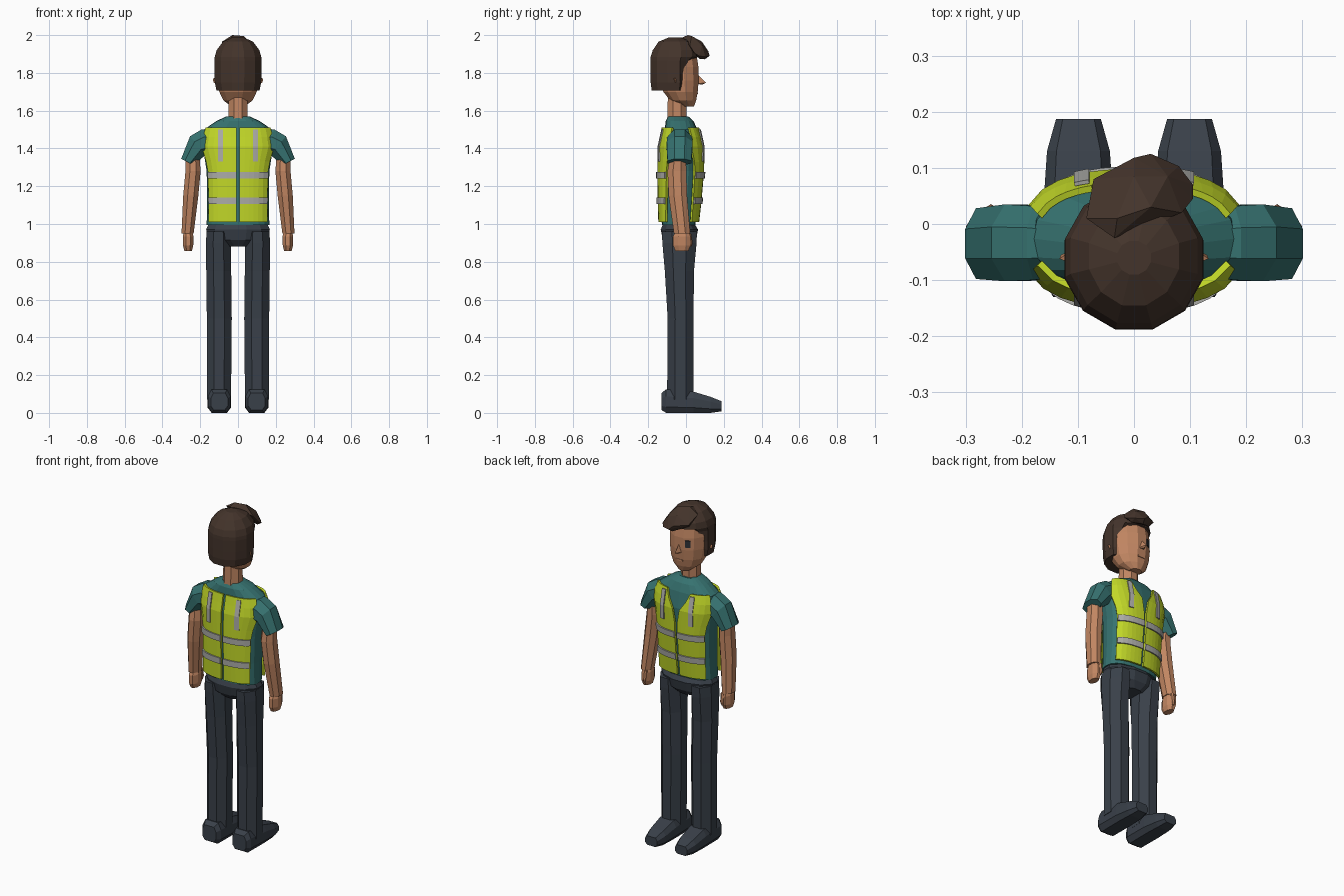
import bpy, bmesh, math
from mathutils import Vector

if "Cube" in bpy.data.objects:
    bpy.data.objects.remove(bpy.data.objects["Cube"])


def material(name, rgb):
    lin = [((c / 255 + 0.055) / 1.055) ** 2.4 for c in rgb]
    m = bpy.data.materials.new(name)
    m.diffuse_color = (*lin, 1)
    m.use_nodes = True
    m.node_tree.nodes["Principled BSDF"].inputs["Base Color"].default_value = m.diffuse_color
    return m


SKIN = material("skin", (193, 134, 98))
HAIR = material("dark_brown", (68, 52, 43))
SHIRT = material("teal", (54, 114, 112))
VEST = material("safety_yellow", (194, 216, 40))
GREY = material("reflective_grey", (172, 172, 168))
DARK = material("charcoal", (57, 64, 73))
EYE = material("eye_dark", (45, 48, 54))


def finish(name, bm, mat):
    bmesh.ops.recalc_face_normals(bm, faces=bm.faces[:])
    me = bpy.data.meshes.new(name)
    bm.to_mesh(me)
    bm.free()
    me.materials.append(mat)
    ob = bpy.data.objects.new(name, me)
    bpy.context.collection.objects.link(ob)
    return ob


def loft(name, rings, mat):
    """Skin closed rings of equal size and cap both ends."""
    bm = bmesh.new()
    vs = [[bm.verts.new(p) for p in r] for r in rings]
    for a, b in zip(vs, vs[1:]):
        for i in range(len(a)):
            j = (i + 1) % len(a)
            bm.faces.new((a[i], a[j], b[j], b[i]))
    bm.faces.new(vs[0])
    bm.faces.new(vs[-1])
    return finish(name, bm, mat)


def hull(name, pts, mat):
    bm = bmesh.new()
    for p in pts:
        bm.verts.new(p)
    bmesh.ops.convex_hull(bm, input=bm.verts[:])
    return finish(name, bm, mat)


def ring(cx, z, rx, y0, y1, n=8, tilt=0, s=1):
    """Flat-sided ring spanning cx +- rx and y0..y1, optionally tilted about y."""
    k, t = 1 / math.cos(math.pi / n), math.radians(tilt)
    out = []
    for i in range(n):
        a = 2 * math.pi * (i + 0.5) / n
        u = rx * k * math.cos(a)
        out.append((s * (cx + u * math.cos(t)),
                    (y0 + y1) / 2 + (y1 - y0) / 2 * k * math.sin(a),
                    z + u * math.sin(t)))
    return out


def lerp(table, z):
    """Interpolate rows of (z, values...)."""
    if z <= table[0][0]:
        return table[0][1:]
    for a, b in zip(table, table[1:]):
        if z <= b[0]:
            t = (z - a[0]) / (b[0] - a[0])
            return [p + (q - p) * t for p, q in zip(a[1:], b[1:])]
    return table[-1][1:]


# Torso: height, half width, back y, front y
TORSO = [(0.995, .166, -.128, .050), (1.12, .163, -.132, .064), (1.28, .166, -.134, .078),
         (1.41, .186, -.132, .080), (1.50, .180, -.112, .060), (1.545, .115, -.108, .040),
         (1.57, .060, -.095, .012)]
P = 2.5


def torso_ring(z, n=20):
    w, b, f = lerp(TORSO, z)
    pts = []
    for i in range(n):
        c, s = math.cos(2 * math.pi * i / n), math.sin(2 * math.pi * i / n)
        pts.append((w * math.copysign(abs(c) ** (2 / P), c),
                    (f + b) / 2 + (f - b) / 2 * math.copysign(abs(s) ** (2 / P), s), z))
    return pts


loft("shirt", [torso_ring(r[0]) for r in TORSO], SHIRT)


def patch(name, side, front, rows, offset, thick, mat, n=6):
    """Sheet that follows the torso; rows are (z, inner x, outer x)."""
    bm = bmesh.new()
    grid = []
    for z, xi, xo in rows:
        w, b, f = lerp(TORSO, z)
        w, h = w + offset, (f - b) / 2 + offset
        line = []
        for i in range(n + 1):
            x = xi + (xo - xi) * i / n
            d = h * max(0, 1 - (x / w) ** P) ** (1 / P)
            line.append(bm.verts.new((side * x, (f + b) / 2 + (d if front else -d), z)))
        grid.append(line)
    for a, b in zip(grid, grid[1:]):
        for i in range(n):
            bm.faces.new((a[i], a[i + 1], b[i + 1], b[i]))
    ob = finish(name, bm, mat)
    mod = ob.modifiers.new("thickness", 'SOLIDIFY')
    mod.thickness, mod.offset = thick, 0


# Vest panels with reflective bands and shoulder straps
OUTER = [(1.01, .152), (1.12, .152), (1.28, .156), (1.33, .165), (1.41, .188), (1.46, .180), (1.51, .168)]
V_NECK = [(1.38, .008), (1.41, .022), (1.46, .055), (1.51, .075)]
for s, tag in ((1, "right"), (-1, "left")):
    for front, fb in ((True, "front"), (False, "back")):
        rows = [(z, lerp(V_NECK, z)[0] if front else .008, xo) for z, xo in OUTER]
        patch(f"vest_{fb}_{tag}", s, front, rows, .012, .012, VEST)
        for lo, hi, nm in ((1.105, 1.14, "lower"), (1.24, 1.275, "upper")):
            patch(f"{nm}_band_{fb}_{tag}", s, front,
                  [(z, .008, lerp(OUTER, z)[0] + .003) for z in (lo, hi)], .021, .008, GREY)
        patch(f"strap_{fb}_{tag}", s, front,
              [(z, .080, .106) for z in (1.33, 1.41, 1.50)], .020, .007, GREY, 2)

    # Arms
    loft(f"sleeve_{tag}", [ring(.14, 1.43, .072, -.095, .025, tilt=80, s=s),
                           ring(.172, 1.432, .072, -.10, .032, tilt=75, s=s),
                           ring(.213, 1.415, .064, -.102, .035, tilt=50, s=s),
                           ring(.268, 1.328, .037, -.098, .028, tilt=27, s=s)], SHIRT)
    loft(f"arm_{tag}", [ring(.240, 1.36, .036, -.085, .000, s=s),
                        ring(.238, 1.28, .040, -.098, .002, s=s),
                        ring(.250, 1.15, .040, -.092, .006, s=s),
                        ring(.267, .95, .032, -.064, .022, s=s)], SKIN)
    loft(f"hand_{tag}", [ring(.264, .96, .022, -.055, .015, s=s),
                         ring(.264, .935, .028, -.068, .024, s=s),
                         ring(.264, .885, .027, -.068, .024, s=s),
                         ring(.264, .857, .020, -.056, .012, s=s)], SKIN)
    loft(f"thumb_{tag}", [ring(.255, .95, .010, .010, .026, 6, s=s),
                          ring(.255, .90, .009, .014, .034, 6, s=s),
                          ring(.257, .88, .006, .014, .028, 6, s=s)], SKIN)

    # Legs and shoes
    loft(f"leg_{tag}", [ring(.100, .07, .063, -.100, .040, s=s),
                        ring(.099, .50, .066, -.097, .040, s=s),
                        ring(.102, .75, .066, -.112, .042, s=s),
                        ring(.104, .90, .066, -.125, .056, s=s),
                        ring(.104, .96, .062, -.128, .058, s=s)], DARK)
    shoe = []
    for y, w, z0, z1 in ((-.130, .045, .015, .105), (-.105, .060, 0, .125), (.04, .062, 0, .112),
                         (.13, .056, 0, .085), (.187, .040, .008, .062)):
        prof = ((.65, 0), (1, .25), (1, .7), (.7, 1), (-.7, 1), (-1, .7), (-1, .25), (-.65, 0))
        shoe.append([(s * (.099 + u * w), y, z0 + v * (z1 - z0)) for u, v in prof])
    loft(f"shoe_{tag}", shoe, DARK)

    # Ears
    hull(f"ear_{tag}", [(s * .100, -.075, 1.77), (s * .100, -.040, 1.78), (s * .105, -.055, 1.735),
                        (s * .133, -.062, 1.77), (s * .130, -.055, 1.75)], SKIN)

# Trouser seat
loft("trouser_seat", [ring(0, .88, .07, -.09, .025, 12), ring(0, .915, .150, -.122, .052, 12),
                      ring(0, .97, .169, -.134, .064, 12), ring(0, 1.0, .155, -.122, .046, 12)], DARK)

# Neck and head
loft("neck", [ring(0, 1.54, .052, -.100, .002), ring(0, 1.70, .048, -.095, .002)], SKIN)
loft("head", [ring(0, z, w, b, f, 12) for z, w, b, f in (
    (1.622, .035, -.020, .042), (1.655, .078, -.085, .054), (1.70, .099, -.12, .062),
    (1.76, .107, -.14, .067), (1.83, .108, -.15, .066), (1.90, .098, -.14, .055),
    (1.95, .06, -.11, .02))], SKIN)
hull("nose", [(-.020, .055, 1.742), (.020, .055, 1.742), (0, .060, 1.795),
              (0, .106, 1.748), (0, .085, 1.738)], SKIN)
hull("mouth", [(x, y, z) for x in (-.022, .022) for y in (.05, .064) for z in (1.688, 1.697)], SKIN)

# Eye plate lying on the slanted cheek
c, u = Vector((-.051, .0555, 1.797)), Vector((-.88, -.47, 0)).normalized()
nrm = Vector((-.47, .88, 0)).normalized()
hull("eye", [c + u * a + nrm * d + Vector((0, 0, h)) for a in (-.015, .015)
             for d in (-.004, .004) for h in (-.02, .02)], EYE)

# Hair cap, cut back around the face
cap = []
for z, w, b, f, lim in ((1.708, .114, -.182, .05, -.025), (1.75, .123, -.187, .06, -.012),
                        (1.80, .124, -.188, .06, -.005), (1.865, .124, -.188, .06, .012),
                        (1.885, .123, -.187, .066, .07), (1.92, .113, -.176, .062, .07),
                        (1.965, .080, -.145, .03, .07), (1.988, .030, -.09, -.03, .07)):
    cap.append([(x, min(y, lim), zz) for x, y, zz in ring(0, z, w, b, f, 12)])
loft("hair_cap", cap, HAIR)

# Swept fringe
hull("hair_fringe", [(-.035, -.025, 1.985), (-.085, .010, 1.965), (-.072, .080, 1.925),
                     (-.03, .010, 2.0), (.030, .030, 1.995), (.0, .085, 1.965), (.060, .085, 1.945),
                     (.000, .118, 1.915), (.030, .125, 1.89), (.080, .103, 1.885), (.105, .070, 1.89),
                     (.105, .045, 1.905), (.085, .020, 1.945), (.020, .100, 1.872),
                     (-.060, .055, 1.905), (.080, .070, 1.875)], HAIR)
